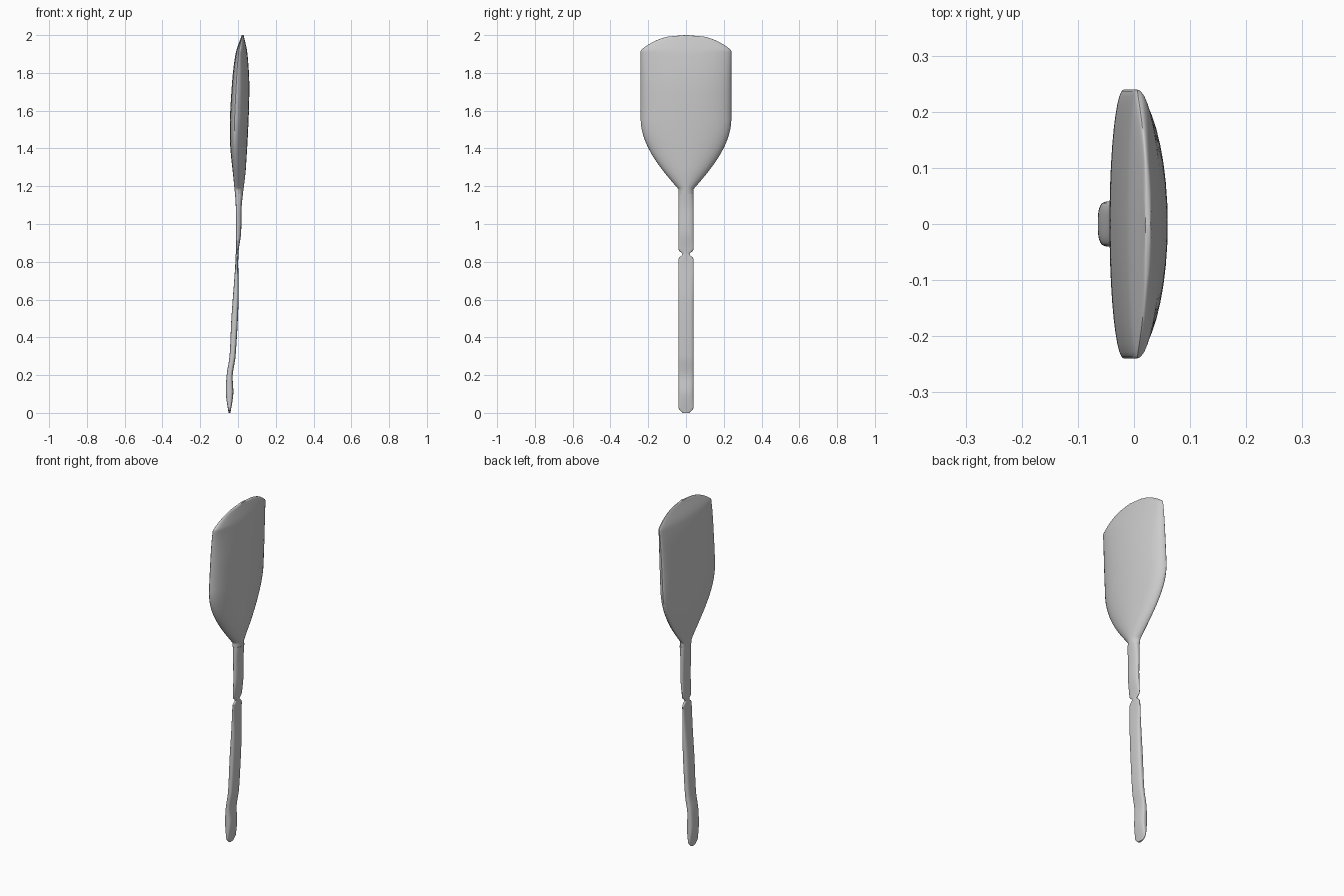
import bpy, bmesh, math

if "Cube" in bpy.data.objects:
    bpy.data.objects.remove(bpy.data.objects["Cube"])

grey = bpy.data.materials.new("plain grey")
grey.use_nodes = True
colour = (0.6, 0.6, 0.6, 1)
grey.diffuse_color = colour
grey.node_tree.nodes["Principled BSDF"].inputs["Base Color"].default_value = colour

# Side profile keys: height, depth
back_keys = [(0, -.05), (.1, -.064), (.2, -.06), (.3, -.045), (.5, -.035),
             (.84, -.012), (1.1, -.012), (1.2, -.02), (1.45, -.043),
             (1.7, -.035), (1.9, -.013), (2, .02)]
front_keys = [(0, -.04), (.1, -.025), (.2, -.028), (.3, -.013), (.6, .003),
              (.84, .002), (.95, .016), (1.1, .02), (1.3, .042),
              (1.7, .06), (1.9, .05), (2, .03)]


def smooth_curve(keys, height):
    """Read a smooth curve through the keys at the given height."""
    last = len(keys) - 1

    def slope(k):
        before, after = keys[max(k - 1, 0)], keys[min(k + 1, last)]
        return (after[1] - before[1]) / (after[0] - before[0])

    k = 0
    while k < last - 1 and height > keys[k + 1][0]:
        k += 1
    (start, value), (end, next_value) = keys[k], keys[k + 1]
    span = end - start
    t = (height - start) / span
    ease = t * t * (3 - 2 * t)
    bend = t * (1 - t) * ((1 - t) * slope(k) - t * slope(k + 1))
    return value + (next_value - value) * ease + span * bend


def stem_width(height):
    """Even strip with a rounded foot and a narrow pinch."""
    foot = min(1, (height + .005) / .03) ** .5
    pinch = math.exp(-((height - .84) / .014) ** 2)
    return .04 * foot - .022 * pinch


def blade_width(height):
    """Flare out of the neck, run straight, then round off at the tip."""
    flare = math.sin(math.pi / 2 * min(1, (height - 1.14) / .42))
    tip = max(0, min(1, (2 - height) / .08)) ** .4
    neck = .04 if height < 1.5 else .004
    return max(neck, .24 * flare * tip)


def loft(name, bottom, top, slices, width_rule, rim_share, squareness):
    """Skin rounded cross-sections stacked between two heights."""
    sides = 40
    bm = bmesh.new()
    rings = []
    for k in range(slices + 1):
        z = bottom + (top - bottom) * k / slices
        width = width_rule(z)
        back = smooth_curve(back_keys, z)
        front = smooth_curve(front_keys, z)
        rim = back + (front - back) * rim_share
        ring = []
        for i in range(sides):
            angle = math.tau * i / sides
            across, depth = (math.copysign(abs(v) ** squareness, v)
                             for v in (math.cos(angle), math.sin(angle)))
            reach = front - rim if depth > 0 else rim - back
            ring.append(bm.verts.new((rim + reach * depth, width * across, z)))
        rings.append(ring)
    for low, high in zip(rings, rings[1:]):
        for i in range(sides):
            j = (i + 1) % sides
            bm.faces.new((low[i], low[j], high[j], high[i]))
    bm.faces.new(rings[0])
    bm.faces.new(rings[-1])
    bmesh.ops.recalc_face_normals(bm, faces=bm.faces)
    mesh = bpy.data.meshes.new(name)
    bm.to_mesh(mesh)
    bm.free()
    mesh.materials.append(grey)
    obj = bpy.data.objects.new(name, mesh)
    bpy.context.collection.objects.link(obj)
    bpy.ops.object.select_all(action="DESELECT")
    obj.select_set(True)
    bpy.context.view_layer.objects.active = obj
    bpy.ops.object.shade_smooth_by_angle(angle=math.radians(50))


# Grip with a swollen foot, up to the pinch
loft("handle", 0, .84, 120, stem_width, .5, .65)
# Slim shaft between the pinch and the neck
loft("shaft", .84, 1.16, 60, stem_width, .4, .8)
# Broad lens-shaped blade, fuller towards its front face
loft("blade", 1.16, 2, 110, blade_width, .25, 1)
